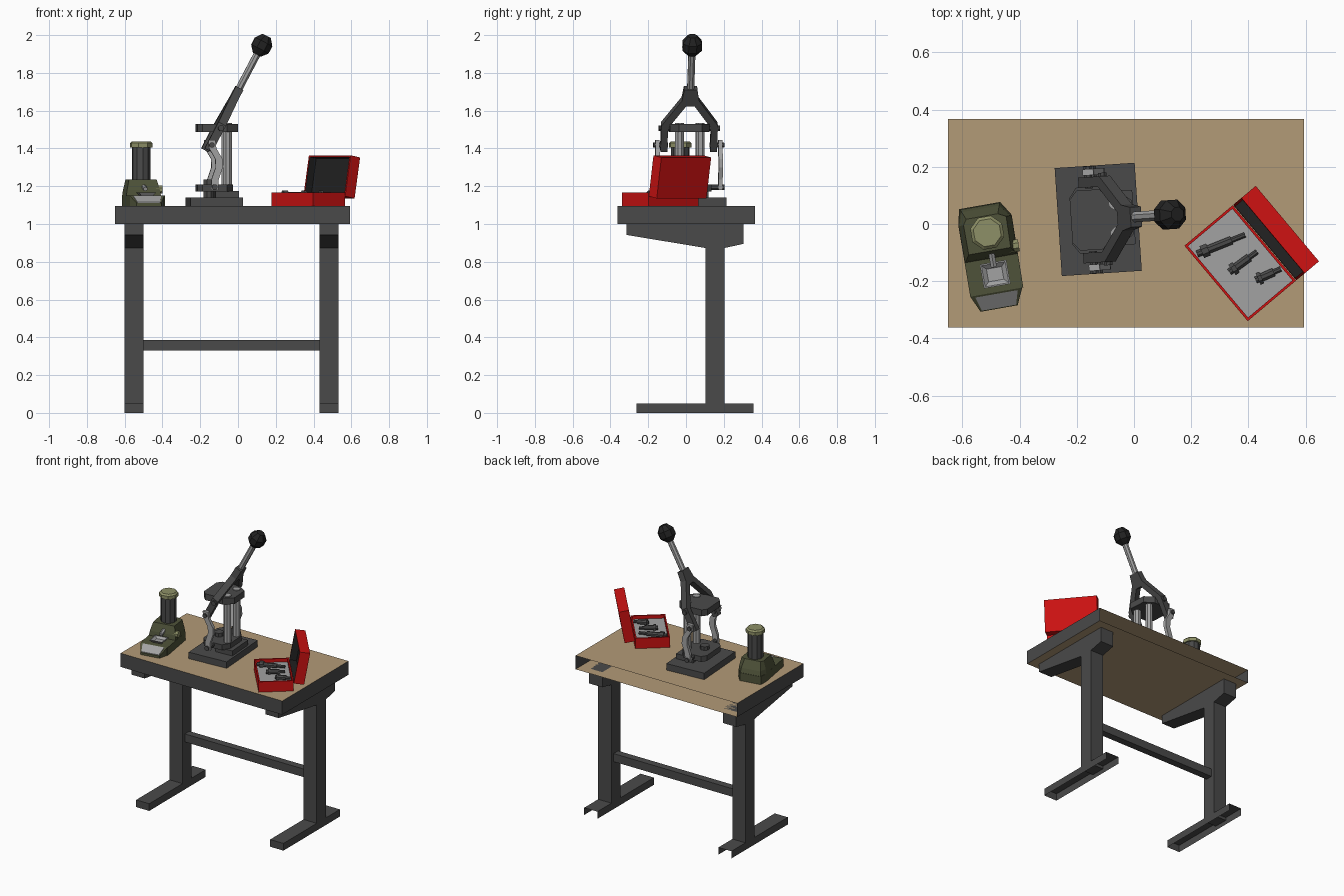
import bpy, bmesh, math
from mathutils import Matrix, Vector

if "Cube" in bpy.data.objects:
    bpy.data.objects.remove(bpy.data.objects["Cube"])

def material(name, r, g, b):
    m = bpy.data.materials.new(name)
    m.diffuse_color = (r, g, b, 1)
    m.use_nodes = True
    m.node_tree.nodes["Principled BSDF"].inputs["Base Color"].default_value = m.diffuse_color
    return m

GREY = material("dark grey metal", 0.068, 0.068, 0.068)
TAN = material("tan worktop", 0.45, 0.325, 0.185)
LIGHT = material("light grey steel", 0.36, 0.36, 0.36)
BLACK = material("black", 0.016, 0.016, 0.016)
RED = material("red", 0.60, 0.006, 0.006)
OLIVE = material("dark olive", 0.078, 0.086, 0.042)
PALE = material("pale olive", 0.27, 0.28, 0.135)

T = Matrix.Translation
I = Matrix.Identity(4)

def rot(deg, axis):
    return Matrix.Rotation(math.radians(deg), 4, axis)

def loft(name, rings, mats, M=I, skip=()):
    """Bridge rings of points; mats = one material, or one per segment + end cap + start cap."""
    bm = bmesh.new()
    loops = [[bm.verts.new(p) for p in ring] for ring in rings]
    segs = len(loops) - 1
    pick = list(mats) if isinstance(mats, (list, tuple)) else [mats] * (segs + 2)
    slots = list(dict.fromkeys(pick))
    for s in range(segs):
        a, b = loops[s], loops[s + 1]
        for i in range(len(a)):
            j = (i + 1) % len(a)
            bm.faces.new((a[i], a[j], b[j], b[i])).material_index = slots.index(pick[s])
    bm.faces.new(loops[-1]).material_index = slots.index(pick[-2])
    bm.faces.new(loops[0][::-1]).material_index = slots.index(pick[-1])
    bmesh.ops.recalc_face_normals(bm, faces=bm.faces)
    gone = [f for f in bm.faces if any(f.normal.dot(Vector(n)) > 0.99 for n in skip)]
    bmesh.ops.delete(bm, geom=gone, context='FACES')
    bm.transform(M)
    me = bpy.data.meshes.new(name)
    bm.to_mesh(me)
    bm.free()
    for m in slots:
        me.materials.append(m)
    ob = bpy.data.objects.new(name, me)
    bpy.context.collection.objects.link(ob)
    return ob

def rect(x0, x1, y0, y1, z):
    return [(x0, y0, z), (x1, y0, z), (x1, y1, z), (x0, y1, z)]

def box(name, x0, x1, y0, y1, z0, z1, mat, M=I, skip=()):
    return loft(name, [rect(x0, x1, y0, y1, z0), rect(x0, x1, y0, y1, z1)], mat, M, skip)

def prism(name, pts, axis, lo, hi, mat, M=I):
    """Extrude a 2D outline along axis x, y or z."""
    put = {'x': lambda u, v, w: (w, u, v), 'y': lambda u, v, w: (u, w, v),
           'z': lambda u, v, w: (u, v, w)}[axis]
    return loft(name, [[put(u, v, w) for u, v in pts] for w in (lo, hi)], mat, M)

def turned(name, p, q, stations, n, mat, M=I):
    """Turned part from p to q; stations = (fraction, radius)."""
    p, q = Vector(p), Vector(q)
    R = (q - p).to_track_quat('Z', 'Y').to_matrix()
    rings = []
    for t, r in stations:
        c = p.lerp(q, t)
        rings.append([c + R @ Vector((r * math.cos(a), r * math.sin(a), 0))
                      for a in (2 * math.pi * (i + 0.5) / n for i in range(n))])
    return loft(name, rings, mat, M)

def rod(name, p, q, r, n, mat, M=I):
    return turned(name, p, q, [(0, r), (1, r)], n, mat, M)

def tray(name, x, y0, y1, z0, z1, wall, floor, mats, M):
    inner = (-x + wall, x - wall, y0 + wall, y1 - wall)
    return loft(name, [rect(-x, x, y0, y1, z0), rect(-x, x, y0, y1, z1),
                       rect(*inner, z1), rect(*inner, floor)], mats, M)

# Workbench: worktop shell open at the back, channel feet, legs, brackets, crossbar
loft("worktop", [rect(-0.65, 0.594, -0.362, 0.366, 1.0), rect(-0.65, 0.594, -0.362, 0.366, 1.095)],
     [GREY, TAN, TAN], skip=[(0, 1, 0)])
bracket = [(-0.315, 1.0), (-0.315, 0.942), (0.104, 0.873), (0.204, 0.873), (0.305, 0.895), (0.305, 1.0)]
for side, x0, x1 in (("left", -0.6, -0.5), ("right", 0.431, 0.533)):
    box(side + "_foot", x0, x1, -0.262, 0.358, 0, 0.05, GREY, skip=[(0, 1, 0), (0, 0, -1)])
    box(side + "_leg", x0, x1, 0.104, 0.204, 0.03, 0.9, GREY)
    prism(side + "_bracket", bracket, 'x', x0, x1, GREY)
box("crossbar", -0.5, 0.431, 0.13, 0.18, 0.33, 0.386, GREY)

# Lever press
P = T((-0.125, 0.016, 0)) @ rot(3.8, 'Z')
box("press_base", -0.14, 0.14, -0.189, 0.189, 1.095, 1.14, GREY, P)
box("post_block", 0.0, 0.125, -0.095, 0.095, 1.14, 1.175, GREY, P)
plate = [(-0.095, -0.075), (-0.07, -0.105), (0.06, -0.105), (0.12, -0.06),
         (0.12, 0.06), (0.06, 0.105), (-0.07, 0.105), (-0.095, 0.075)]
prism("press_top_plate", plate, 'z', 1.486, 1.53, GREY, P)
prism("press_platen", [(min(x, 0.095), y * 1.1) for x, y in plate], 'z', 1.172, 1.21, GREY, P)
rod("ram", (-0.03, 0, 1.14), (-0.03, 0, 1.235), 0.03, 8, GREY, P)
for s in (-1, 1):
    rod("post", (0.065, s * 0.055, 1.17), (0.065, s * 0.055, 1.535), 0.025, 8, LIGHT, P)
    # bent side link with pins
    centre = [(-0.025, 1.445), (-0.02, 1.40), (0.012, 1.345), (0.014, 1.30), (-0.008, 1.235), (-0.01, 1.18)]
    outline = [(x - 0.019, z) for x, z in centre] + [(x + 0.019, z) for x, z in centre[::-1]]
    prism("side_link", outline, 'y', s * 0.156, s * 0.178, LIGHT, P)
    rod("upper_pin", (-0.025, s * 0.11, 1.418), (-0.025, s * 0.188, 1.418), 0.015, 8, GREY, P)
    rod("lower_pin", (-0.01, s * 0.1, 1.195), (-0.01, s * 0.188, 1.195), 0.016, 8, GREY, P)
    rod("pivot_pin", (0.025, s * 0.09, 1.508), (0.025, s * 0.162, 1.508), 0.016, 8, GREY, P)

# Forked lever, tilted toward the right
L = P @ T((-0.031, 0, 1.41)) @ rot(27.8, 'Y')
half = [(0.035, 0.35), (0.045, 0.285), (0.15, 0.135), (0.15, -0.022), (0.114, -0.022),
        (0.114, 0.12), (0.022, 0.252)]
prism("lever_fork", half + [(-y, t) for y, t in half[::-1]], 'x', -0.022, 0.022, GREY, L)
rod("lever_shaft", (0, 0, 0.33), (0, 0, 0.575), 0.02, 8, LIGHT, L)
turned("lever_knob", (0, 0, 0.55), (0, 0, 0.662),
       [(0, 0.025), (0.3, 0.055), (0.68, 0.055), (1, 0.026)], 8, BLACK, L)

# Powder measure: base, sloped front panel, tower, tube
S = T((-0.503, -0.115, 0)) @ rot(10, 'Z')
prism("measure_base", [(-0.092, -0.125), (0.096, -0.125), (0.1, 0.132), (0.068, 0.183),
                       (-0.078, 0.183), (-0.09, 0.125)], 'z', 1.095, 1.15, OLIVE, S)

def front(y, w, top):
    return [(-w, y, 1.095), (w, y, 1.095), (w, y, top), (-w, y, top)]

loft("measure_nose", [front(-0.125, 0.092, 1.15), front(-0.183, 0.066, 1.11)], OLIVE, S)

def panel(lift):
    return [(-0.075, -0.131, 1.146 + lift), (0.075, -0.131, 1.146 + lift),
            (0.061, -0.18, 1.112 + lift), (-0.061, -0.18, 1.112 + lift)]

loft("display_panel", [panel(-0.002), panel(0.004)], LIGHT, S)

def tower(k, y0, z):
    return [(-0.09 * k, y0, z), (0.096 * k, y0, z), (0.1 * k, 0.13, z), (0.066 * k, 0.18 * k, z),
            (-0.074 * k, 0.18 * k, z), (-0.09 * k, 0.125, z)]

loft("measure_tower", [tower(1, -0.005, 1.15), tower(0.95, 0.0, 1.18), tower(0.8, 0.02, 1.235)], OLIVE, S)
rod("measure_tube", (0.005, 0.085, 1.23), (0.005, 0.085, 1.415), 0.05, 10, GREY, S)
turned("tube_cap", (0.005, 0.085, 1.405), (0.005, 0.085, 1.438),
       [(0, 0.061), (0.7, 0.061), (1, 0.05)], 8, PALE, S)
rod("side_knob", (0.07, 0.023, 1.182), (0.106, 0.023, 1.182), 0.023, 8, PALE, S)
loft("pan", [rect(-0.025, 0.039, -0.09, -0.035, 1.15), rect(-0.04, 0.054, -0.105, -0.02, 1.168),
             rect(-0.035, 0.049, -0.1, -0.025, 1.168), rect(-0.02, 0.034, -0.085, -0.04, 1.155)], LIGHT, S)
rod("spout", (0.007, 0.02, 1.2), (0.007, -0.035, 1.185), 0.012, 6, LIGHT, S)

# Red case with open lid and three turned dies
C = T((0.371, -0.137, 0)) @ rot(-50, 'Z')
tray("case_tray", 0.172, -0.11, 0.11, 1.095, 1.167, 0.009, 1.143, [RED, RED, RED, LIGHT, RED], C)
lid = C @ T((0, 0.112, 1.147)) @ rot(-10, 'X') @ rot(90, 'X')
tray("case_lid", 0.172, 0, 0.22, -0.066, 0, 0.009, -0.045, [RED, RED, BLACK, BLACK, RED], lid)
profile = [(0, 0.013), (0.1, 0.013), (0.1, 0.024), (0.24, 0.024), (0.24, 0.016), (0.72, 0.016),
           (0.72, 0.01), (1, 0.01)]
for p, q in (((0.22, -0.105), (0.388, -0.038)), ((0.333, -0.168), (0.43, -0.097)),
             ((0.425, -0.196), (0.513, -0.157))):
    turned("die", (*p, 1.155), (*q, 1.155), profile, 8, GREY)
